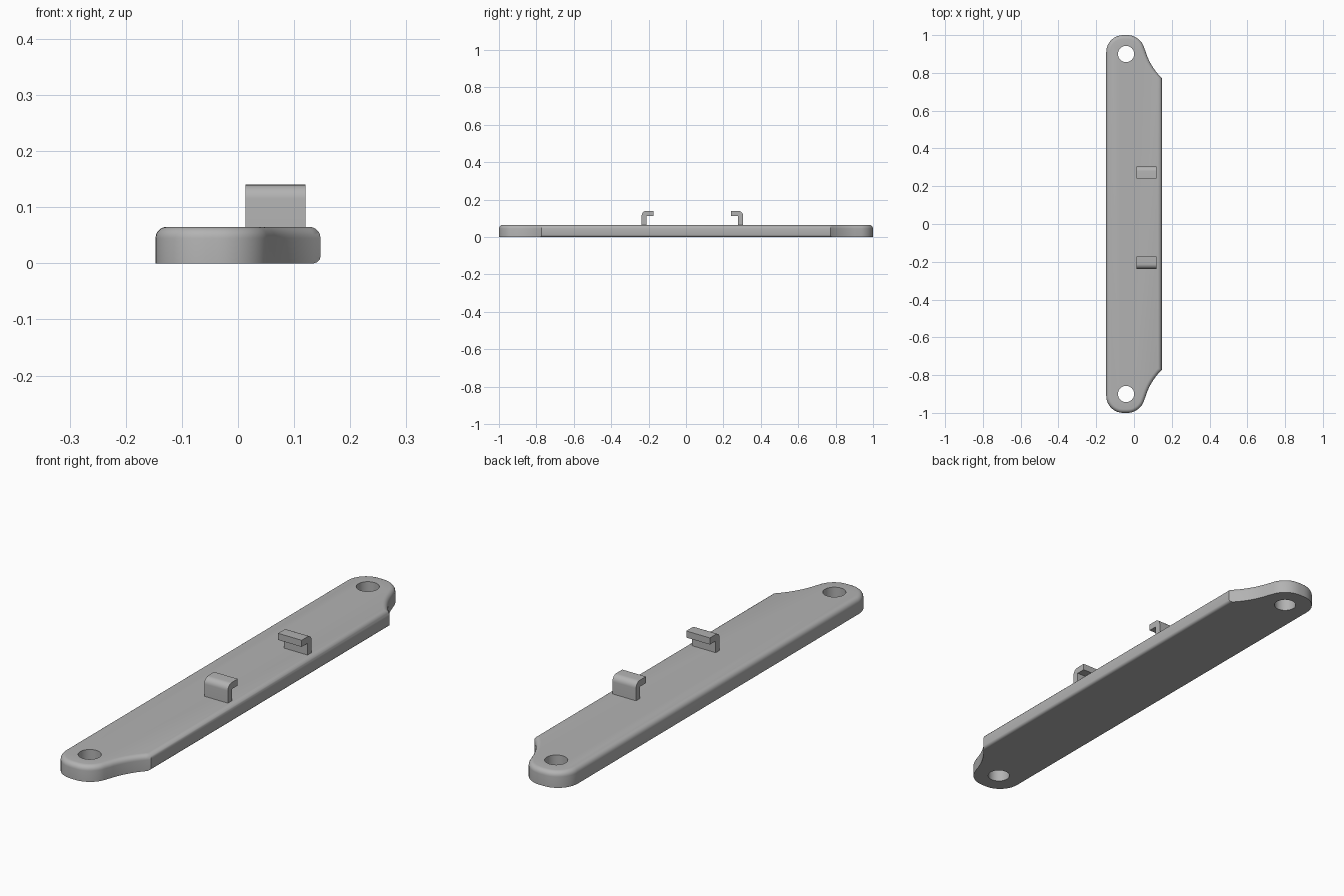
import bpy, bmesh, math
from mathutils import Vector

if "Cube" in bpy.data.objects:
    bpy.data.objects.remove(bpy.data.objects["Cube"])

grey = bpy.data.materials.new("light_grey")
grey.diffuse_color = (0.45, 0.45, 0.45, 1)
grey.use_nodes = True
grey.node_tree.nodes["Principled BSDF"].inputs["Base Color"].default_value = grey.diffuse_color


def add_object(name, bm):
    bmesh.ops.recalc_face_normals(bm, faces=bm.faces)
    mesh = bpy.data.meshes.new(name)
    bm.to_mesh(mesh)
    bm.free()
    mesh.materials.append(grey)
    obj = bpy.data.objects.new(name, mesh)
    bpy.context.collection.objects.link(obj)
    return obj


def smooth(obj):
    bpy.ops.object.select_all(action='DESELECT')
    obj.select_set(True)
    bpy.context.view_layer.objects.active = obj
    bpy.ops.object.shade_smooth_by_angle(angle=math.radians(32))


def arc(cx, cy, r, a0, a1, n=10):
    angles = [math.radians(a0 + (a1 - a0) * i / n) for i in range(n + 1)]
    return [(cx + r * math.cos(a), cy + r * math.sin(a)) for a in angles]


def bezier(a, b, c, n=10):
    a, b, c = Vector(a), Vector(b), Vector(c)
    return [tuple(a * (1 - t) ** 2 + b * 2 * t * (1 - t) + c * t * t)
            for t in (i / n for i in range(n + 1))]


def extrude(points, direction):
    bm = bmesh.new()
    face = bm.faces.new([bm.verts.new(p) for p in points])
    res = bmesh.ops.extrude_face_region(bm, geom=[face])
    verts = [v for v in res["geom"] if isinstance(v, bmesh.types.BMVert)]
    bmesh.ops.translate(bm, verts=verts, vec=direction)
    return bm


# Plate: half outline with scooped shoulder and rounded end, mirrored in y
W, H = 0.147, 0.065
half = (bezier((W, 0.772), (0.084, 0.835), (0.06, 0.917))
        + arc(-0.036, 0.906, 0.094, 14, 90)
        + arc(-0.057, 0.91, 0.09, 90, 180))
outline = half + [(x, -y) for x, y in reversed(half)]
bm = extrude([(x, y, 0) for x, y in outline], (0, 0, H))

# Rounded top rim all around, and a small rounding under the straight right edge
rim = [e for e in bm.edges if all(v.co.z > H - 1e-4 for v in e.verts)]
bmesh.ops.bevel(bm, geom=rim, offset=0.02, segments=5, profile=0.5,
                affect='EDGES', clamp_overlap=True)
under = [e for e in bm.edges if all(v.co.z < 1e-4 and v.co.x > W - 1e-4 for v in e.verts)]
bmesh.ops.bevel(bm, geom=under, offset=0.012, segments=3, profile=0.5, affect='EDGES')
plate = add_object("mounting_plate", bm)

# Screw holes through both ends
for i, y in enumerate((-0.9, 0.9)):
    bm = bmesh.new()
    bmesh.ops.create_cone(bm, cap_ends=True, segments=40, radius1=0.043,
                          radius2=0.043, depth=0.4)
    bmesh.ops.translate(bm, verts=bm.verts, vec=(-0.042, y, 0))
    cutter = add_object(f"hole_cutter_{i + 1}", bm)
    cutter.hide_render = True
    cutter.hide_viewport = True
    mod = plate.modifiers.new(f"hole_{i + 1}", 'BOOLEAN')
    mod.operation = 'DIFFERENCE'
    mod.solver = 'EXACT'
    mod.object = cutter
# Bake the cuts so the cutters can go
plate_eval = plate.evaluated_get(bpy.context.evaluated_depsgraph_get())
cut_mesh = bpy.data.meshes.new_from_object(plate_eval)
plate.modifiers.clear()
plate.data = cut_mesh
for obj in [o for o in bpy.data.objects if o.name.startswith("hole_cutter")]:
    bpy.data.objects.remove(obj)
smooth(plate)

# Hooked clips: upright with a rounded outer corner and a lip facing the middle
CY = 0.034
for name, s in (("front_clip", -1), ("rear_clip", 1)):
    profile = ([(0.271, H - 0.01)] + arc(0.246, 0.115, 0.025, 0, 90, 8)
               + [(0.207, 0.14), (0.207, 0.113), (0.245, 0.113), (0.245, H - 0.01)])
    bm = extrude([(0.013, CY + s * y, z) for y, z in profile], (0.107, 0, 0))
    smooth(add_object(name, bm))
